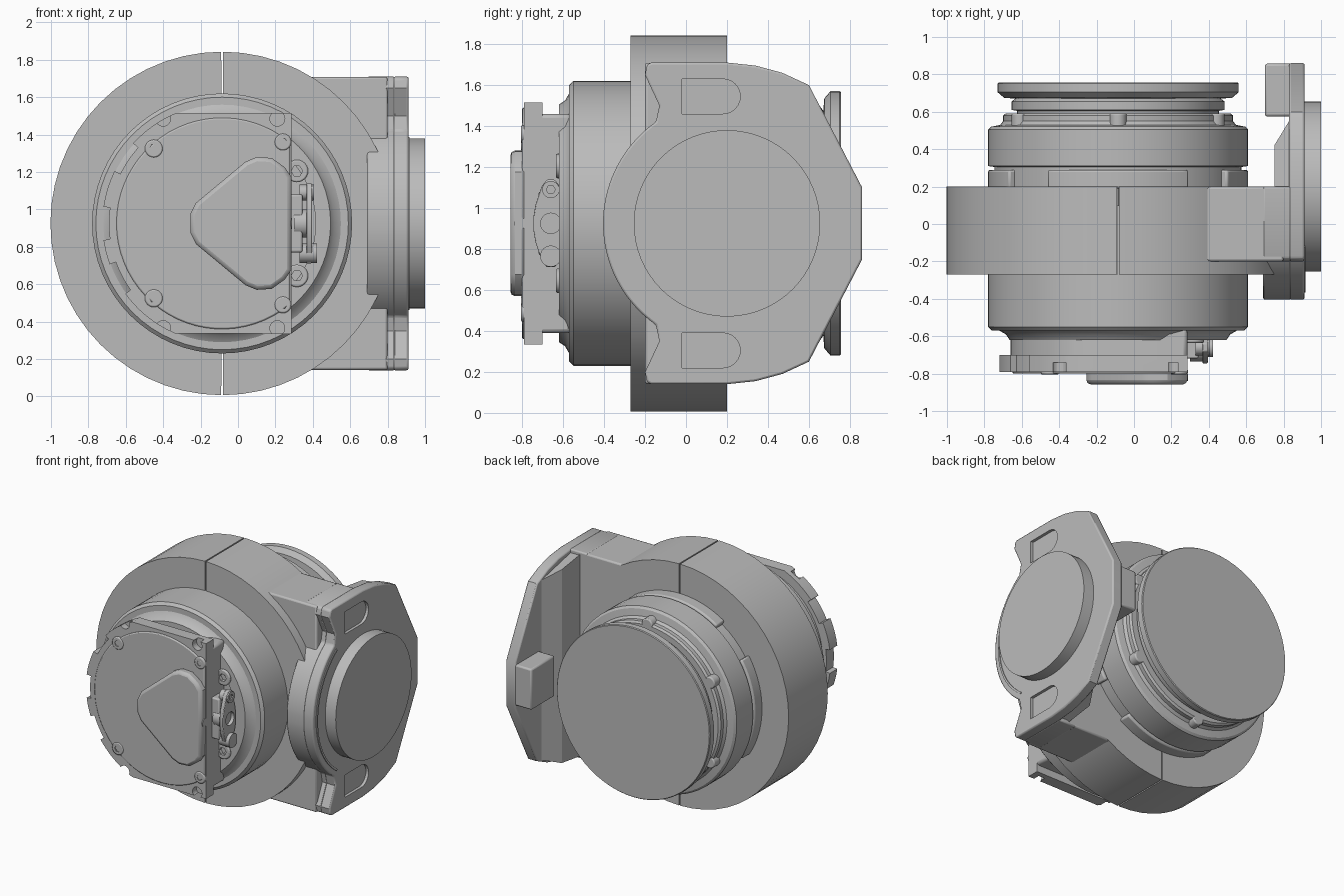
import bpy, bmesh
from math import sin, cos, pi, radians
from mathutils import Vector

if "Cube" in bpy.data.objects:
    bpy.data.objects.remove(bpy.data.objects["Cube"])

grey = bpy.data.materials.new("machined grey")
grey.use_nodes = True
GREY = (0.5, 0.5, 0.5, 1)
grey.diffuse_color = GREY
grey.node_tree.nodes["Principled BSDF"].inputs["Base Color"].default_value = GREY

CX, CZ = -0.085, 0.925      # main axis, running along y
FY = 0.2                    # side flange axis, running along x


def finish(name, bm, bevel=0):
    bmesh.ops.remove_doubles(bm, verts=bm.verts, dist=1e-5)
    bmesh.ops.recalc_face_normals(bm, faces=bm.faces)
    mesh = bpy.data.meshes.new(name)
    bm.to_mesh(mesh)
    bm.free()
    ob = bpy.data.objects.new(name, mesh)
    bpy.context.collection.objects.link(ob)
    mesh.materials.append(grey)
    if bevel:
        mod = ob.modifiers.new("edge", "BEVEL")
        mod.width, mod.segments, mod.limit_method = bevel, 2, "ANGLE"
        mod.angle_limit = radians(40)
    return ob


def prism(name, pts, axis, a, b, bevel=0):
    """Extrude an outline along x (points are y, z) or y (points are x, z)."""
    bm = bmesh.new()
    place = (lambda p: (a, p[0], p[1])) if axis == "x" else (lambda p: (p[0], a, p[1]))
    face = bm.faces.new([bm.verts.new(place(p)) for p in pts])
    new = bmesh.ops.extrude_face_region(bm, geom=[face])["geom"]
    move = Vector((b - a, 0, 0)) if axis == "x" else Vector((0, b - a, 0))
    bmesh.ops.translate(bm, vec=move, verts=[v for v in new if isinstance(v, bmesh.types.BMVert)])
    return finish(name, bm, bevel)


def lathe(name, profile, steps=64):
    """Spin (radius, y) points about the main axis."""
    bm = bmesh.new()
    verts = [bm.verts.new((CX + r, y, CZ)) for r, y in profile]
    edges = [bm.edges.new(pair) for pair in zip(verts, verts[1:])]
    bmesh.ops.spin(bm, geom=verts + edges, cent=(CX, 0, CZ), axis=(0, 1, 0),
                   angle=2 * pi, steps=steps)
    return finish(name, bm)


def arc(u, v, r, start, end, n=24):
    """Points on an arc, angles in degrees."""
    step = radians(end - start) / n
    return [(u + r * cos(radians(start) + i * step), v + r * sin(radians(start) + i * step))
            for i in range(n + 1)]


def disc(name, u, v, r, axis, a, b, bevel=0, n=24):
    return prism(name, arc(u, v, r, 0, 360, n)[:-1], axis, a, b, bevel)


def sector(r0, r1, start, end, n=24):
    return arc(CX, CZ, r1, start, end, n) + arc(CX, CZ, r0, end, start, n)


def box(name, x, y, z, bevel=0):
    return prism(name, [(x[0], z[0]), (x[1], z[0]), (x[1], z[1]), (x[0], z[1])], "y", *y, bevel)


def mirrored(half):
    """Close an outline with its reflection across the middle height."""
    return half + [(u, 2 * CZ - v) for u, v in reversed(half)]


def cut(target, cutter):
    cutter.hide_render = True
    cutter.hide_set(True)
    mod = target.modifiers.new("cut", "BOOLEAN")
    mod.operation, mod.solver, mod.object = "DIFFERENCE", "EXACT", cutter


# Split clamp housing
for name, start in (("clamp_half_left", -89.7), ("clamp_half_right", 90.3)):
    prism(name, sector(0.66, 0.918, start, start + 179.4, 28), "y", -0.27, 0.2)

# Front motor body and its neck
lathe("front_body", [(0, -0.57), (0.675, -0.57), (0.695, -0.55), (0.695, 0.1), (0, 0.1)])
neck = arc(CX, CZ, 0.575, 112, 248) + [(0.285, CZ - 0.535), (0.285, CZ + 0.535)]
prism("front_neck", neck, "y", -0.72, -0.56, 0.02)
lathe("neck_fillet", [(0.5, -0.62), (0.58, -0.62), (0.6, -0.59), (0.635, -0.57)])

# Front cover with edge notches
outline = arc(CX, CZ, 0.64, 113, 247, 32) + [(0.285, CZ - 0.59), (0.285, CZ + 0.59)]
cover = prism("front_cover", outline, "y", -0.79, -0.7)
for mid in (146, 180, 208):
    cut(cover, prism("rim_notch_cutter", sector(0.605, 0.75, mid - 8, mid + 8, 8), "y", -0.9, -0.6))
for x in (-0.4, 0.21):
    for side in (-1, 1):
        cut(cover, disc("scallop_cutter", x, CZ + side * 0.56, 0.04, "y", -0.9, -0.74))
lid = arc(CX, CZ, 0.565, 50, 310, 48)
prism("cover_lid", lid, "y", -0.80, -0.78, 0.008)
bump = mirrored([(-0.255, CZ + 0.05), (-0.225, CZ + 0.11), (0.04, CZ + 0.33),
                 (0.1, CZ + 0.355), (0.18, CZ + 0.35), (0.25, CZ + 0.3), (0.285, CZ + 0.25)])
prism("cover_bump", bump, "y", -0.857, -0.78, 0.022)
disc("bump_plug", -0.81, CZ, 0.03, "x", 0.27, 0.29)


def screw(name, x, z, r, front, back):
    """Socket head screw facing the front."""
    head = disc(name, x, z, r, "y", front, back, 0.008)
    cut(head, disc(name + "_socket_cutter", x, z, r * 0.5, "y", front - 0.1, front + 0.025, n=6))


for side in (-1, 1):
    screw("cover_screw", -0.45, CZ + side * 0.4, 0.048, -0.805, -0.75)
    screw("cover_screw", 0.24, CZ + side * 0.435, 0.045, -0.805, -0.75)
    screw("body_screw", 0.315, CZ + side * 0.28, 0.06, -0.635, -0.55)

# Electrical connector on the flat side
box("connector_base", (0.25, 0.345), (-0.72, -0.6), (0.77, 1.08), 0.01)
plate = mirrored([(-0.745, CZ + 0.03), (-0.735, CZ + 0.09), (-0.705, CZ + 0.18), (-0.68, CZ + 0.213),
                  (-0.64, CZ + 0.213), (-0.615, CZ + 0.18), (-0.58, CZ + 0.09), (-0.572, CZ + 0.03)])
half = len(plate) // 4
plate = mirrored(plate[:2 * half])
flange = prism("connector_flange", plate, "x", 0.365, 0.395, 0.005)
disc("connector_neck", -0.66, CZ, 0.075, "x", 0.3, 0.37)
cut(flange, disc("connector_hole_cutter", -0.66, CZ, 0.05, "x", 0.37, 0.5))
bolt = disc("connector_bolt", -0.66, 1.09, 0.042, "x", 0.33, 0.405)
cut(bolt, disc("bolt_socket_cutter", -0.66, 1.09, 0.022, "x", 0.385, 0.5, n=6))
disc("connector_knob", -0.66, 0.765, 0.052, "x", 0.33, 0.422)

# Rear gear housing and output disc
lathe("rear_housing", [(0, 0.1), (0.66, 0.1), (0.66, 0.305), (0.695, 0.31), (0.695, 0.505),
                       (0.68, 0.52), (0.63, 0.53), (0.615, 0.55), (0.615, 0.58), (0.6, 0.592), (0, 0.592)])
for mid in range(0, 360, 90):
    prism("rear_flange_pad", sector(0.6, 0.695, mid - 33, mid + 33, 20), "y", 0.19, 0.29, 0.012)
for i in range(6):
    a = radians(30 + 60 * i)
    disc("rear_bolt_lug", CX + 0.605 * cos(a), CZ + 0.605 * sin(a), 0.045, "y", 0.5, 0.592, 0.008)
lathe("output_disc", [(0, 0.55), (0.54, 0.55), (0.54, 0.605), (0.57, 0.61), (0.57, 0.655), (0.55, 0.67),
                      (0.61, 0.675), (0.645, 0.705), (0.645, 0.75), (0.64, 0.756), (0, 0.756)])

# Arm joining the clamp to the side flange
box("arm_block", (0.3, 0.8), (-0.2, 0.2), (0.142, 1.708), 0.012)

# Side flange: thin plate, thick front part, ramped back and stop block
front_edge = arc(FY, CZ, 0.605, 180, 125, 18)
tab = [(-0.13, 1.5), (-0.2, 1.65), (-0.19, 1.7), (-0.17, 1.71)]
tail = [(0.2, 1.71), (0.34, 1.695), (0.47, 1.66), (0.6, 1.6), (0.86, 1.1)]
side_plate = prism("flange_plate", mirrored(front_edge[1:] + tab + tail), "x", 0.83, 0.912, 0.01)
prism("flange_front", mirrored(front_edge[1:] + tab + [(0.2, 1.71)]), "x", 0.69, 0.84, 0.01)
bm = bmesh.new()
rows = [[bm.verts.new((x, y, CZ + s * z)) for x, y, z in
         ((0.75, 0.1, 0.78), (0.75, 0.42, 0.735), (0.835, 0.56, 0.68), (0.835, 0.1, 0.78))] for s in (-1, 1)]
for i in range(4):
    j = (i + 1) % 4
    bm.faces.new((rows[0][i], rows[0][j], rows[1][j], rows[1][i]))
for row in rows:
    bm.faces.new(row)
finish("flange_ramp", bm)
box("flange_stop", (0.7, 0.85), (0.575, 0.857), (0.77, 1.08), 0.012)

# Raised face, slots and round pad on the flange
prism("flange_lip", arc(FY, CZ, 0.565, 125, 235) + arc(FY, CZ, 0.55, 235, 125), "x", 0.9, 0.918)
for side in (-1, 1):
    slot = arc(0.18, CZ + side * 0.62, 0.085, -90, 90, 12) + [
        (-0.02, CZ + side * 0.62 + 0.085), (-0.02, CZ + side * 0.62 - 0.085)]
    cut(side_plate, prism("slot_cutter", slot, "x", 0.89, 1.1))
disc("flange_pad", FY, CZ, 0.455, "x", 0.9, 1.0, n=64)

# Smooth curved walls, keep edges sharp
for ob in bpy.context.view_layer.objects:
    ob.select_set(ob.type == "MESH" and not ob.hide_render)
bpy.context.view_layer.objects.active = side_plate
bpy.ops.object.shade_smooth_by_angle(angle=radians(30))
